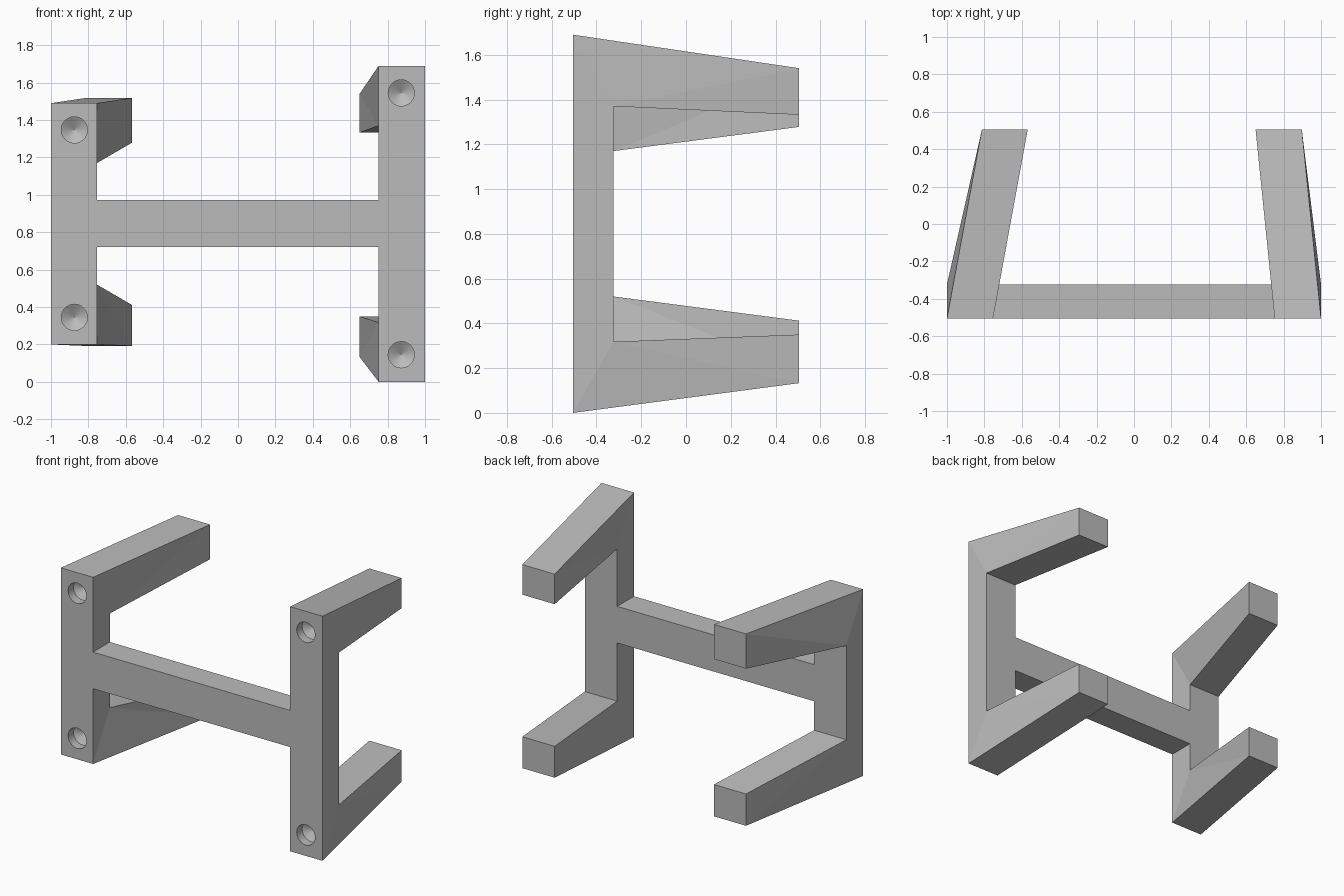
import bpy
import bmesh
import math
from mathutils import Matrix

if "Cube" in bpy.data.objects:
    bpy.data.objects.remove(bpy.data.objects["Cube"])

FRONT, INNER, BACK = -0.506, -0.323, 0.506   # depth of front face, post back, arm tips

grey = bpy.data.materials.new("plain grey")
grey.diffuse_color = (0.5, 0.5, 0.5, 1)
grey.use_nodes = True
grey.node_tree.nodes["Principled BSDF"].inputs["Base Color"].default_value = grey.diffuse_color


def finish(bm, name):
    bmesh.ops.recalc_face_normals(bm, faces=bm.faces)
    mesh = bpy.data.meshes.new(name)
    bm.to_mesh(mesh)
    bm.free()
    mesh.materials.append(grey)
    obj = bpy.data.objects.new(name, mesh)
    bpy.context.collection.objects.link(obj)
    return obj


def bracket(name, post_x, tip_x, outline):
    """C-shaped post with two slanted arms; outline is a loop of (y, z) points."""
    bm = bmesh.new()
    sides = []
    for px, tx in zip(post_x, tip_x):
        sides.append([bm.verts.new((tx if y == BACK else px, y, z)) for y, z in outline])
    a, b = sides
    n = len(outline)
    for i in range(n):
        j = (i + 1) % n
        bm.faces.new((a[i], a[j], b[j], b[i]))
    # side walls: post, then each twisted arm split into two triangles
    for s in sides:
        for ids in ((0, 3, 4, 7), (0, 1, 3), (1, 2, 3), (7, 4, 6), (4, 5, 6)):
            bm.faces.new([s[i] for i in ids])
    return finish(bm, name)


def drill(target, x, z, tag, radius=0.07, depth=0.06, tip=0.042):
    """Blind screw hole with a conical bottom, cut from the front."""
    bm = bmesh.new()
    rings = []
    for y in (FRONT - 0.05, FRONT + depth):
        rings.append([bm.verts.new((x + radius * math.cos(t), y, z + radius * math.sin(t)))
                      for t in (2 * math.pi * i / 32 for i in range(32))])
    point = bm.verts.new((x, FRONT + depth + tip, z))
    bm.faces.new(rings[0])
    for i in range(32):
        j = (i + 1) % 32
        bm.faces.new((rings[0][i], rings[0][j], rings[1][j], rings[1][i]))
        bm.faces.new((rings[1][i], rings[1][j], point))
    cutter = finish(bm, target.name + "_drill_" + tag)
    cutter.hide_render = True
    cutter.hide_viewport = True
    cutter.display_type = 'WIRE'
    mod = target.modifiers.new("screw hole " + tag, 'BOOLEAN')
    mod.operation = 'DIFFERENCE'
    mod.solver = 'EXACT'
    mod.object = cutter


# short bracket on the left
left = bracket("left_bracket", (-1.0, -0.754), (-0.813, -0.568), [
    (FRONT, 0.20), (BACK, 0.192), (BACK, 0.412), (INNER, 0.52),
    (INNER, 1.17), (BACK, 1.278), (BACK, 1.518), (FRONT, 1.49)])
drill(left, -0.875, 0.345, "lower")
drill(left, -0.875, 1.347, "upper")

# tall bracket on the right
right = bracket("right_bracket", (0.752, 1.0), (0.65, 0.897), [
    (FRONT, 0.0), (BACK, 0.133), (BACK, 0.35), (INNER, 0.318),
    (INNER, 1.37), (BACK, 1.332), (BACK, 1.54), (FRONT, 1.69)])
drill(right, 0.873, 0.145, "lower")
drill(right, 0.873, 1.545, "upper")

# bar joining the two posts, open where it meets them
bm = bmesh.new()
x0, x1, z0, z1 = -0.754, 0.752, 0.72, 0.973
bmesh.ops.create_cube(bm, size=1, matrix=Matrix.Translation(
    ((x0 + x1) / 2, (FRONT + INNER) / 2, (z0 + z1) / 2)) @ Matrix.Diagonal(
    (x1 - x0, INNER - FRONT, z1 - z0, 1)))
finish(bm, "cross_bar")
